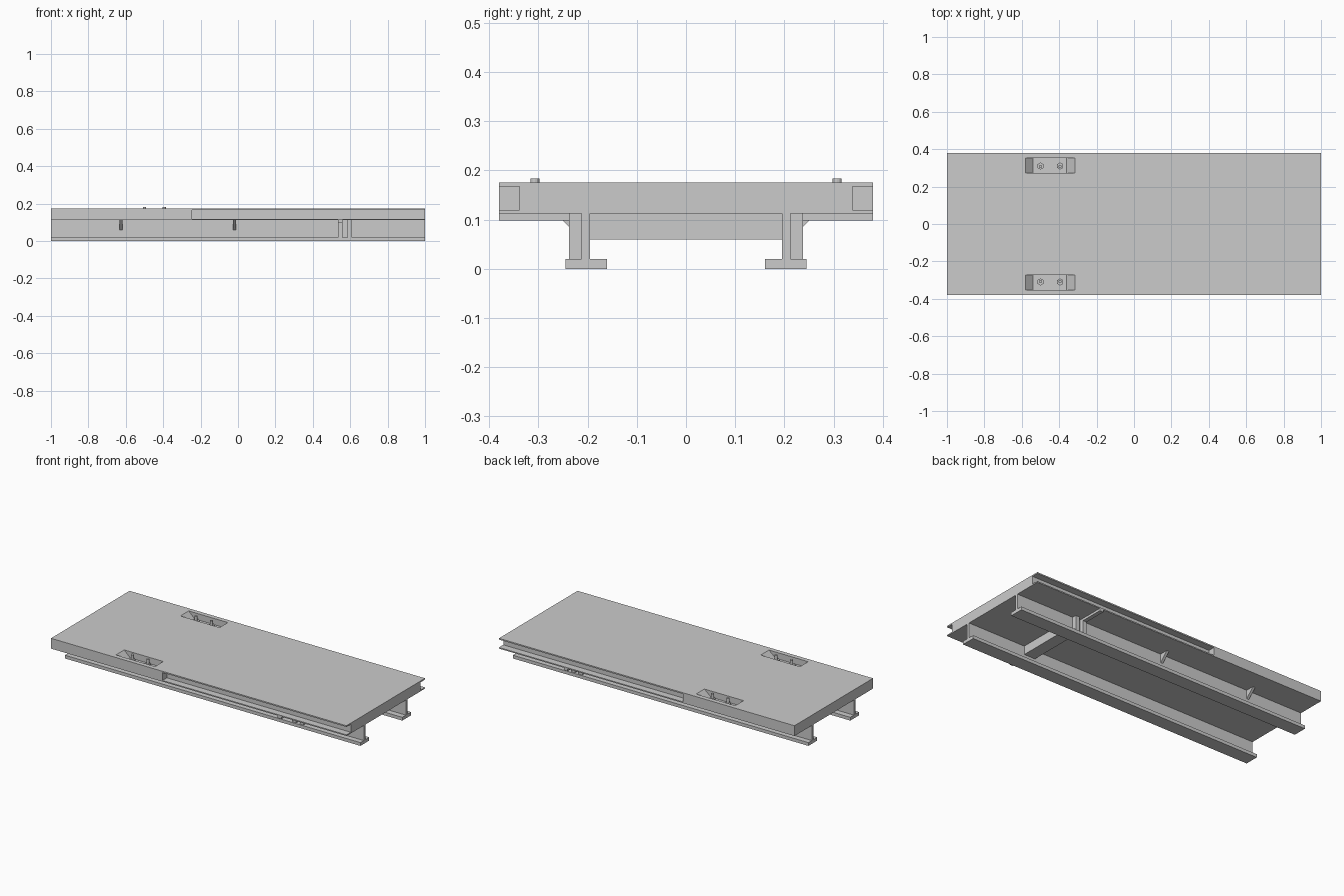
import bpy, bmesh
from mathutils import Vector

if "Cube" in bpy.data.objects:
    bpy.data.objects.remove(bpy.data.objects["Cube"])


def prism(name, profile, axis, a, b):
    """Extrude a closed profile along 'x' (profile is y,z) or 'y' (profile is x,z)."""
    bm = bmesh.new()
    pt = (lambda p: (a, p[0], p[1])) if axis == 'x' else (lambda p: (p[0], a, p[1]))
    face = bm.faces.new([bm.verts.new(pt(p)) for p in profile])
    moved = bmesh.ops.extrude_face_region(bm, geom=[face])['geom']
    shift = Vector((b - a, 0, 0) if axis == 'x' else (0, b - a, 0))
    bmesh.ops.translate(bm, verts=[v for v in moved if isinstance(v, bmesh.types.BMVert)], vec=shift)
    bmesh.ops.recalc_face_normals(bm, faces=bm.faces)
    me = bpy.data.meshes.new(name)
    bm.to_mesh(me)
    bm.free()
    ob = bpy.data.objects.new(name, me)
    bpy.context.collection.objects.link(ob)
    return ob


def box(name, x0, x1, y0, y1, z0, z1):
    return prism(name, [(y0, z0), (y1, z0), (y1, z1), (y0, z1)], 'x', x0, x1)


def cylinder(name, x, y, z0, z1, r, sides):
    bpy.ops.mesh.primitive_cylinder_add(vertices=sides, radius=r, depth=z1 - z0,
                                        location=(x, y, (z0 + z1) / 2))
    bpy.context.object.name = name


def cut(target, cutter):
    mod = target.modifiers.new(cutter.name, 'BOOLEAN')
    mod.operation = 'DIFFERENCE'
    mod.solver = 'EXACT'
    mod.object = cutter
    bpy.context.view_layer.objects.active = target
    bpy.ops.object.modifier_apply(modifier=mod.name)
    bpy.data.objects.remove(cutter)


TOP, UNDER, FLOOR = 0.175, 0.112, 0.137

# Deck slab
deck = box("deck_slab", -1, 1, -0.38, 0.38, UNDER, TOP)

pocket = [(-0.58, 0.2), (-0.58, TOP), (-0.54, FLOOR), (-0.36, FLOOR), (-0.315, TOP), (-0.315, 0.2)]
for s in (-1, 1):
    # Side groove and recessed top pocket
    ys = sorted((s * 0.338, s * 0.42))
    cut(deck, box("groove_cutter", -0.245, 1.05, ys[0], ys[1], 0.119, 0.167))
    cut(deck, prism("pocket_cutter", pocket, 'y', s * 0.272, s * 0.352))

    # Bolts in the pocket
    for x in (-0.5, -0.395):
        cylinder("bolt_nut", x, s * 0.31, FLOOR - 0.002, FLOOR + 0.018, 0.019, 6)
        cylinder("bolt_shaft", x, s * 0.307, FLOOR, 0.183, 0.009, 12)

    # Girder: web on a wide bottom flange
    girder = [(0.16, 0), (0.245, 0), (0.245, 0.02), (0.212, 0.02),
              (0.212, UNDER), (0.195, UNDER), (0.195, 0.02), (0.16, 0.02)]
    prism("girder", [(s * y, z) for y, z in girder], 'x', -1, 1)

    # Web stiffeners
    for x in (0.535, 0.585):
        a, b = sorted((s * 0.212, s * 0.238))
        box("web_stiffener", x, x + 0.025, a, b, 0.02, UNDER)

    # Outrigger bar under the deck edge
    a, b = sorted((s * 0.212, s * 0.38))
    box("outrigger_bar", 0.535, 0.56, a, b, 0.098, UNDER)

    # Triangular gussets
    tri = [(s * 0.212, 0.06), (s * 0.264, UNDER), (s * 0.212, UNDER)]
    for x in (-0.625, -0.018):
        prism("gusset", tri, 'x', x - 0.008, x + 0.008)

# Cross beam between the girders
box("cross_beam", 0.535, 0.61, -0.195, 0.195, 0.06, UNDER)
